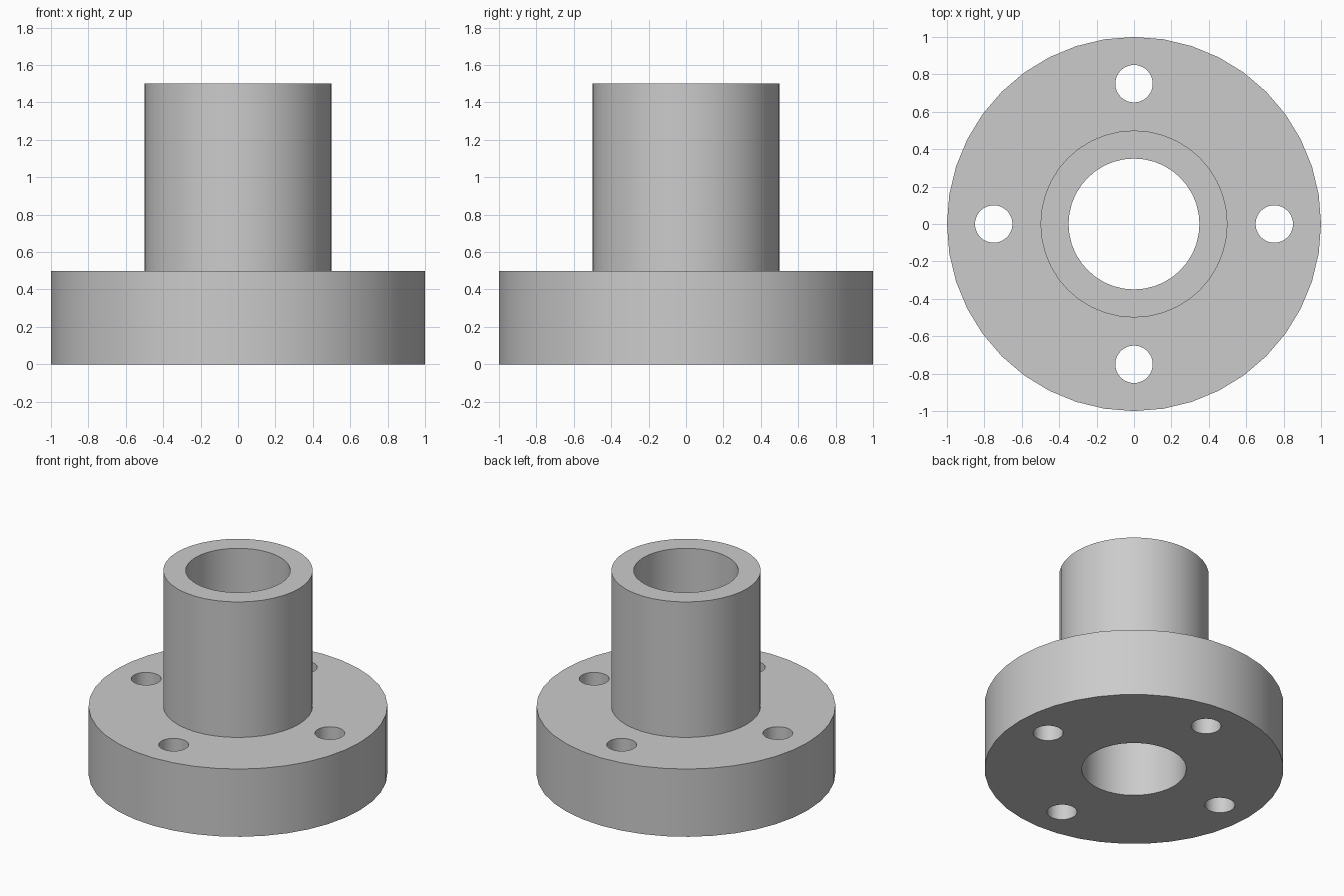
import bpy, bmesh, math
from mathutils import Vector

if "Cube" in bpy.data.objects:
    bpy.data.objects.remove(bpy.data.objects["Cube"], do_unlink=True)

SEGMENTS = 40
FLANGE_R, HUB_R, BORE_R = 1.0, 0.5, 0.35
FLANGE_H, TOTAL_H = 0.5, 1.5
BOLT_R, BOLT_CIRCLE, BOLT_COUNT = 0.1, 0.75, 4

# Single grey finish
grey = bpy.data.materials.new("grey metal")
grey.use_nodes = True
colour = (0.6, 0.6, 0.6, 1)
grey.diffuse_color = colour
grey.node_tree.nodes["Principled BSDF"].inputs["Base Color"].default_value = colour


def add_object(name, bm):
    bmesh.ops.recalc_face_normals(bm, faces=bm.faces)
    mesh = bpy.data.meshes.new(name)
    bm.to_mesh(mesh)
    bm.free()
    mesh.materials.append(grey)
    obj = bpy.data.objects.new(name, mesh)
    bpy.context.collection.objects.link(obj)
    return obj


# Flange and hollow hub, lathed from one closed profile
profile = [(BORE_R, 0), (FLANGE_R, 0), (FLANGE_R, FLANGE_H),
           (HUB_R, FLANGE_H), (HUB_R, TOTAL_H), (BORE_R, TOTAL_H)]
bm = bmesh.new()
verts = [bm.verts.new((r, 0, z)) for r, z in profile]
edges = [bm.edges.new((v, verts[i - 1])) for i, v in enumerate(verts)]
bmesh.ops.spin(bm, geom=verts + edges, cent=(0, 0, 0), axis=(0, 0, 1),
               angle=math.tau, steps=SEGMENTS)
bmesh.ops.remove_doubles(bm, verts=bm.verts, dist=0.0001)
flange = add_object("flanged_hub", bm)

# Bolt hole cutters, evenly spaced around the flange
bm = bmesh.new()
for i in range(BOLT_COUNT):
    angle = math.tau * i / BOLT_COUNT
    centre = Vector((math.cos(angle), math.sin(angle), 0)) * BOLT_CIRCLE
    made = bmesh.ops.create_cone(bm, cap_ends=True, segments=SEGMENTS,
                                 radius1=BOLT_R, radius2=BOLT_R, depth=FLANGE_H * 2)
    bmesh.ops.translate(bm, verts=made["verts"], vec=centre + Vector((0, 0, FLANGE_H / 2)))
cutter = add_object("bolt_hole_cutter", bm)
cutter.hide_render = True

# Cut the holes, then discard the cutter
cut = flange.modifiers.new("bolt_holes", 'BOOLEAN')
cut.operation = 'DIFFERENCE'
cut.solver = 'EXACT'
cut.object = cutter
bpy.ops.object.select_all(action='DESELECT')
flange.select_set(True)
bpy.context.view_layer.objects.active = flange
bpy.ops.object.modifier_apply(modifier=cut.name)
bpy.data.objects.remove(cutter, do_unlink=True)

# Smooth walls with crisp rims
bpy.ops.object.shade_smooth_by_angle(angle=math.radians(30))
